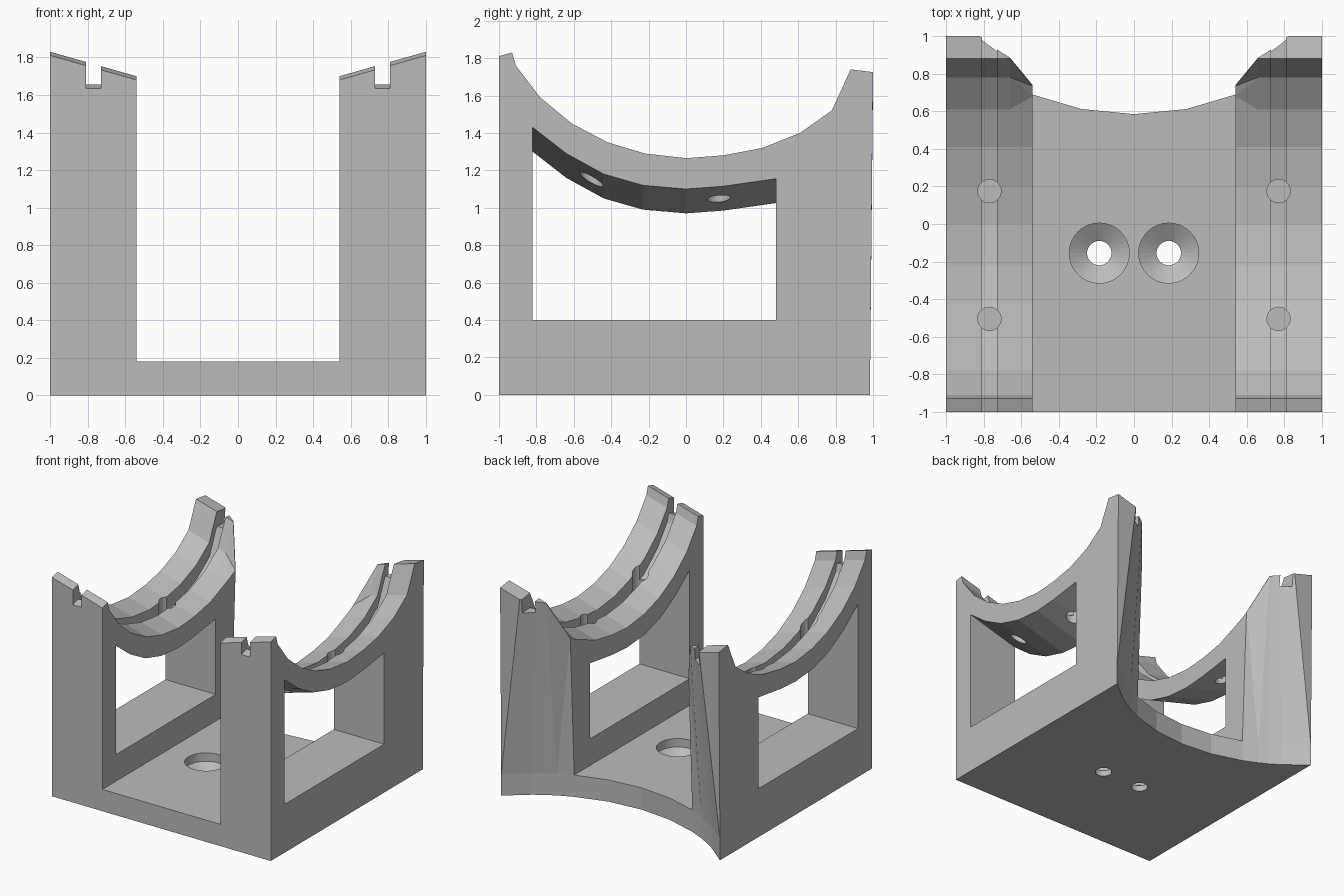
import bpy, bmesh, math

cube = bpy.data.objects.get("Cube")
if cube:
    bpy.data.objects.remove(cube, do_unlink=True)

grey = bpy.data.materials.new("matte grey")
GREY = (0.5, 0.5, 0.5, 1)
grey.use_nodes = True
grey.diffuse_color = GREY
bsdf = next(n for n in grey.node_tree.nodes if n.type == 'BSDF_PRINCIPLED')
bsdf.inputs["Base Color"].default_value = GREY

BASE_TOP = 0.18
INNER, OUTER = 0.54, 1.0
SLOPE = 0.283          # saddle drops toward the inside
ARC_R = 1.45           # concave back edge of the base


def loft(name, rings):
    """Solid through a list of closed rings with equal point counts."""
    bm = bmesh.new()
    loops = [[bm.verts.new(p) for p in ring] for ring in rings]
    n = len(loops[0])
    for a, b in zip(loops, loops[1:]):
        for i in range(n):
            j = (i + 1) % n
            bm.faces.new((a[i], a[j], b[j], b[i]))
    bm.faces.new(loops[0])
    bm.faces.new(loops[-1])
    bmesh.ops.triangulate(bm, faces=[f for f in bm.faces if len(f.verts) == 4])
    bmesh.ops.recalc_face_normals(bm, faces=bm.faces)
    mesh = bpy.data.meshes.new(name)
    bm.to_mesh(mesh)
    bm.free()
    mesh.materials.append(grey)
    ob = bpy.data.objects.new(name, mesh)
    bpy.context.collection.objects.link(ob)
    return ob


def lathe(name, x, y, profile, sides=32):
    """Vertical turned solid from (radius, z) pairs."""
    turn = [2 * math.pi * i / sides for i in range(sides)]
    return loft(name, [[(x + r * math.cos(t), y + r * math.sin(t), z) for t in turn]
                       for r, z in profile])


def bake(ob):
    """Replace the mesh by its modified version."""
    deps = bpy.context.evaluated_depsgraph_get()
    mesh = bpy.data.meshes.new_from_object(ob.evaluated_get(deps))
    ob.modifiers.clear()
    ob.data = mesh


def cut(ob, cutter):
    cutter.hide_render = True
    mod = ob.modifiers.new("cut", 'BOOLEAN')
    mod.operation = 'DIFFERENCE'
    mod.solver = 'EXACT'
    mod.object = cutter
    bake(ob)
    bpy.data.objects.remove(cutter, do_unlink=True)


def arc_y(x):
    return 0.585 + ARC_R - math.sqrt(ARC_R ** 2 - x * x)


def drop(x):
    return SLOPE * (OUTER - x)


# Saddle height along the outer face, front to back (y, z)
saddle = [(-1, 1.81), (-.93, 1.83), (-.91, 1.76), (-.78, 1.59), (-.61, 1.45), (-.42, 1.35),
          (-.22, 1.29), (0, 1.265), (.2, 1.28), (.41, 1.32), (.61, 1.40)]
# Raised back end of the saddle for each station across the wall
horn = [(.78, 1.52), (.88, 1.74)]
back_top = {1.0: (1.0, 1.725), .82: (1.0, 1.725), .73: (.93, 1.733), .66: (.885, 1.74)}

# Side wall, lofted from outside to inside
rings = []
for x in (1.0, .82, .73, .66, INNER):
    if x == INNER:
        tail = [(.68, 1.43), (.735, 1.46), (.74, 1.46)]
    else:
        tail = horn + [back_top[x]]
    top = [(x, y, z - drop(x)) for y, z in saddle + tail]
    rings.append([(x, -1, 0)] + top + [(x, arc_y(x), BASE_TOP), (x, arc_y(x), 0)])
wall = loft("side_walls", rings)

# Window with an arched, inward sloping head
head = [(.48, 1.155), (.2, 1.115), (0, 1.10), (-.23, 1.12), (-.44, 1.18), (-.64, 1.29),
        (-.82, 1.43)]
cut(wall, loft("window_cutter", [
    [(x, -.82, .4), (x, .48, .4)] + [(x, y, z - drop(x)) for y, z in head]
    for x in (1.1, .44)]))

# Groove following the saddle
floor = [(-1.1, 1.64)] + [(y, z - .175) for y, z in saddle + horn] + [(1.1, 1.55)]
cut(wall, loft("groove_cutter", [
    [(x, -1.1, 2.2)] + [(x, y, z) for y, z in floor] + [(x, 1.1, 2.2)]
    for x in (.73, .81)]))

# Holes through the saddle along the groove
for y in (-.505, .175):
    cut(wall, lathe("pin_cutter", .77, y, [(.062, .85), (.062, 1.7)]))

wall.modifiers.new("both sides", 'MIRROR')
bake(wall)

# Floor plate with a concave back edge
xs = [INNER, .28, 0, -.28, -INNER]
outline = [(-INNER, -1), (INNER, -1)] + [(x, arc_y(x)) for x in xs]
base = loft("base_plate", [[(x, y, z) for x, y in outline] for z in (0, BASE_TOP)])

# Two countersunk screw holes
for x in (-.185, .185):
    cut(base, lathe("screw_cutter", x, -.155,
                    [(.065, -.1), (.065, .05), (.16, .11), (.16, .3)]))
